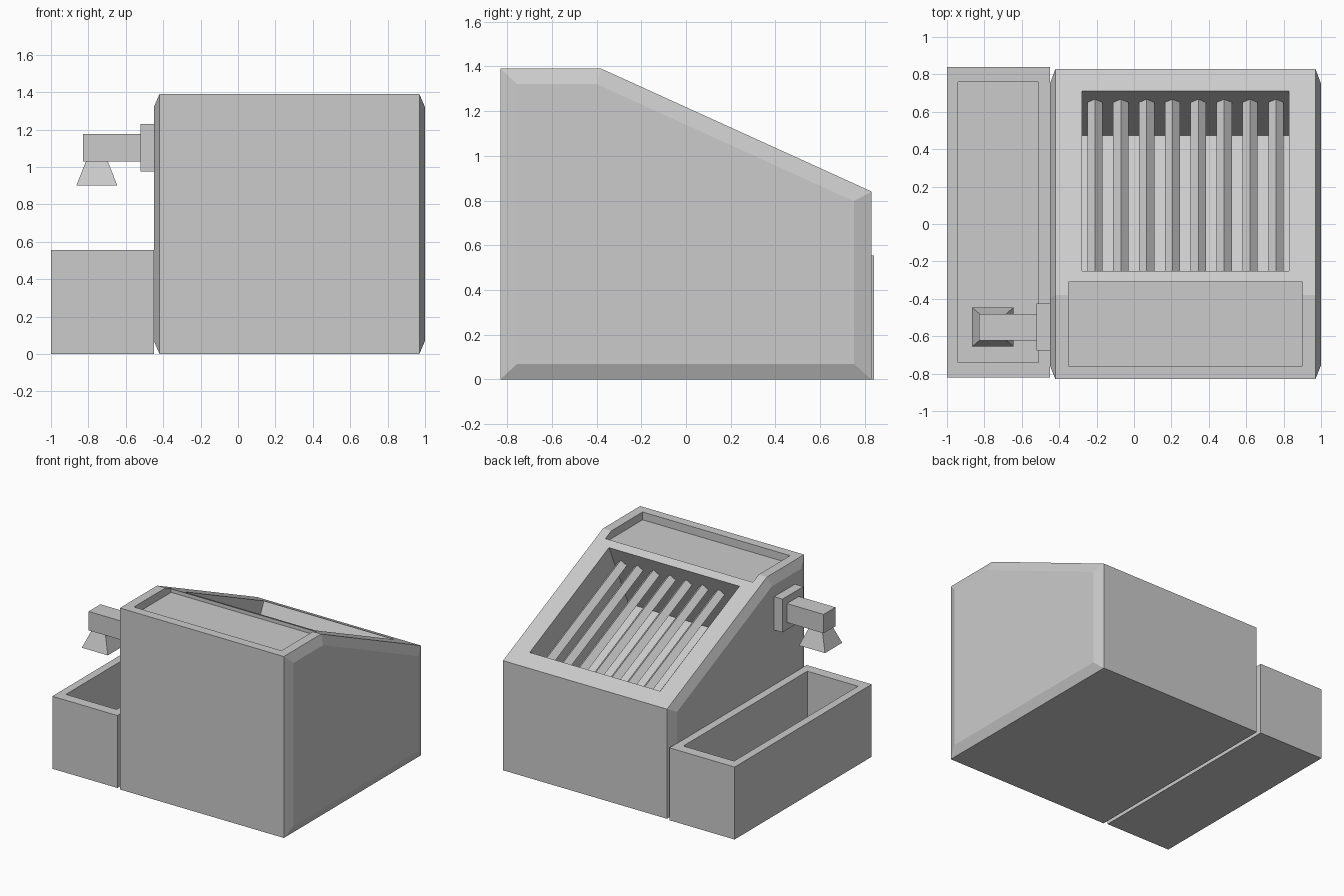
import bpy, bmesh, math
from mathutils import Matrix, Vector

if "Cube" in bpy.data.objects:
    bpy.data.objects.remove(bpy.data.objects["Cube"])


def make(name, verts, faces):
    mesh = bpy.data.meshes.new(name)
    bm = bmesh.new()
    vs = [bm.verts.new(v) for v in verts]
    for f in faces:
        bm.faces.new([vs[i] for i in f])
    bmesh.ops.recalc_face_normals(bm, faces=bm.faces)
    bm.to_mesh(mesh)
    bm.free()
    ob = bpy.data.objects.new(name, mesh)
    bpy.context.collection.objects.link(ob)
    return ob


def loft(name, rings):
    """Closed solid through equal-length rings of points."""
    n = len(rings[0])
    verts = [p for r in rings for p in r]
    faces = [[k * n + i, k * n + (i + 1) % n, (k + 1) * n + (i + 1) % n, (k + 1) * n + i]
             for k in range(len(rings) - 1) for i in range(n)]
    faces += [list(range(n)), list(range(len(verts) - n, len(verts)))]
    return make(name, verts, faces)


def rect(x0, x1, y0, y1, z):
    return [(x0, y0, z), (x1, y0, z), (x1, y1, z), (x0, y1, z)]


def box(name, x0, x1, y0, y1, z0, z1):
    return loft(name, [rect(x0, x1, y0, y1, z0), rect(x0, x1, y0, y1, z1)])


def cut(target, cutter):
    mod = target.modifiers.new("cut", 'BOOLEAN')
    mod.operation = 'DIFFERENCE'
    mod.solver = 'EXACT'
    mod.object = cutter
    bpy.context.view_layer.update()
    bpy.context.view_layer.objects.active = target
    bpy.ops.object.modifier_apply(modifier=mod.name)
    bpy.data.objects.remove(cutter)


# Main housing: sloped side profile with raised, chamfered side panels
outer = [(-0.83, 0), (0.83, 0), (0.83, 0.84), (-0.38, 1.39), (-0.83, 1.39)]
inner = [(-0.755, 0.07), (0.75, 0.07), (0.75, 0.797), (-0.397, 1.32), (-0.755, 1.32)]
sections = [(-0.45, inner), (-0.42, outer), (0.97, outer), (1.0, inner)]
housing = loft("housing", [[(x, y, z) for y, z in p] for x, p in sections])

# Shallow tray in the flat top
cut(housing, box("tray_cutter", -0.35, 0.90, -0.76, -0.31, 1.33, 1.6))

# Deep hopper sunk square to the slope
slope = math.atan2(0.55, 1.21)
half = 0.48 / math.cos(slope)
frame = Matrix.Translation((0.275, 0.23, 1.39 - 0.61 * math.tan(slope))) @ Matrix.Rotation(-slope, 4, 'X')
hopper = box("hopper_cutter", -0.553, 0.553, -half, half, -0.57, 0.2)
hopper.data.transform(frame)
cut(housing, hopper)

# Diamond-section grate bars spanning the hopper
pitch = 1.106 / 8
for i in range(8):
    x = -0.553 + pitch * (i + 0.5)
    r = 0.041
    ends = [[(x - r, v, -0.145), (x, v, -0.145 + r), (x + r, v, -0.145), (x, v, -0.145 - r)]
            for v in (-half - 0.005, half + 0.005)]
    bar = loft(f"grate_bar_{i + 1}", ends)
    bar.data.transform(frame)

# Open collecting trough beside the housing
trough = box("trough", -1.0, -0.448, -0.82, 0.84, 0, 0.555)
cut(trough, box("trough_cutter", -0.94, -0.51, -0.74, 0.76, 0.06, 0.8))

# Spout: wall plate, arm and flared nozzle
box("spout_plate", -0.52, -0.44, -0.677, -0.425, 0.975, 1.23)
box("spout_arm", -0.83, -0.515, -0.623, -0.48, 1.03, 1.175)
loft("spout_nozzle", [rect(-0.865, -0.645, -0.655, -0.447, 0.90),
                      rect(-0.812, -0.697, -0.61, -0.492, 1.032)])
